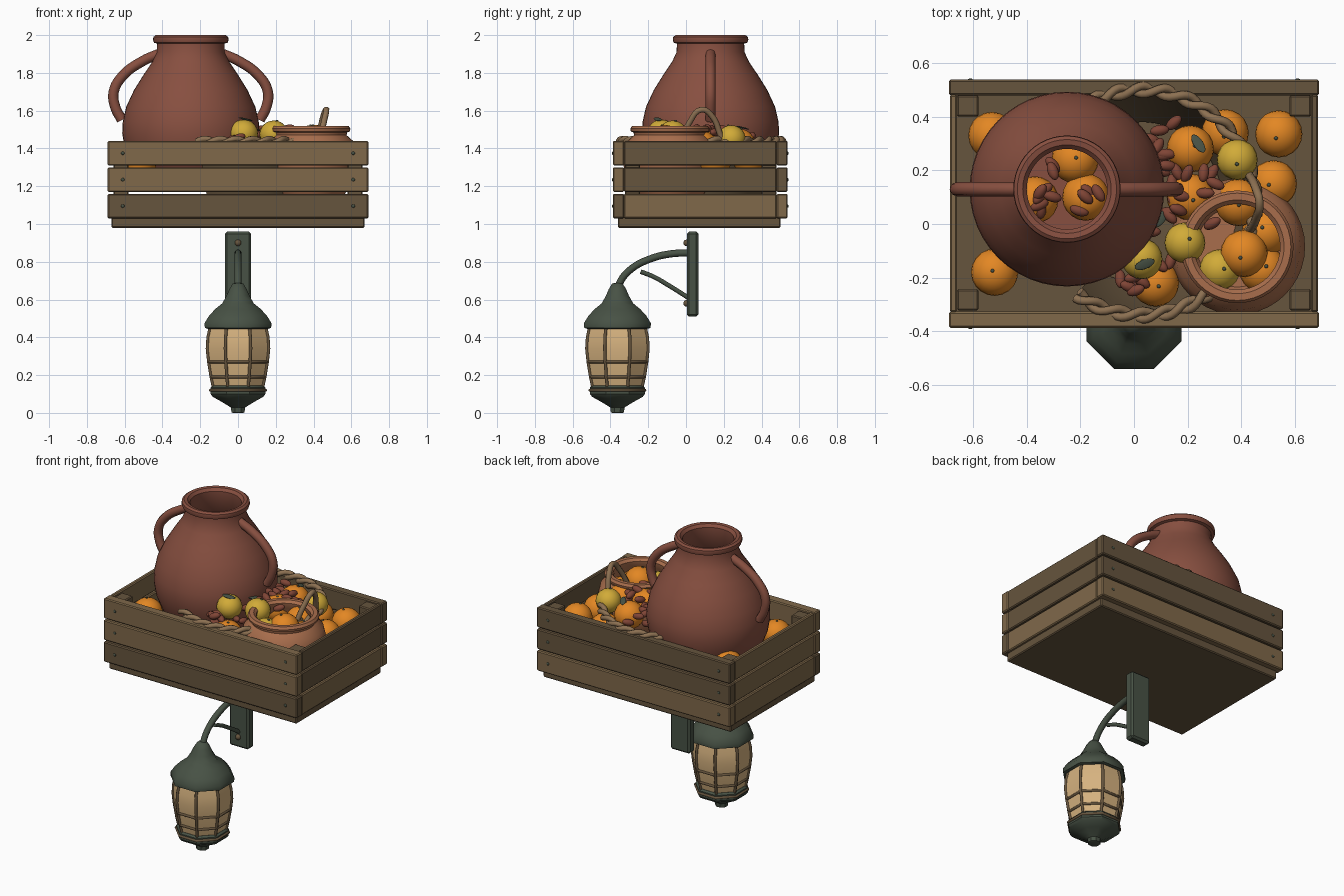
import bpy, bmesh, math, random
from mathutils import Vector

random.seed(4)
if "Cube" in bpy.data.objects:
    bpy.data.objects.remove(bpy.data.objects["Cube"])


def material(name, *rgb):
    m = bpy.data.materials.new(name)
    m.use_nodes = True
    col = [((c + 0.055) / 1.055) ** 2.4 for c in rgb] + [1]
    m.diffuse_color = col
    m.node_tree.nodes["Principled BSDF"].inputs["Base Color"].default_value = col
    return m


TERRACOTTA = material("terracotta", .53, .31, .25)
CLAY = material("light clay", .66, .43, .30)
WOOD = material("wood", .50, .41, .29)
DARK = material("dark wood", .40, .33, .24)
ORANGE = material("orange peel", .89, .53, .14)
YELLOW = material("yellow peel", .82, .67, .22)
DATE = material("dried fruit", .50, .27, .21)
ROPE = material("wicker", .55, .44, .32)
METAL = material("green iron", .28, .32, .27)
GLASS = material("amber glass", .84, .70, .50)


def finish(name, bm, mat, angle=None):
    bmesh.ops.recalc_face_normals(bm, faces=bm.faces)
    me = bpy.data.meshes.new(name)
    bm.to_mesh(me)
    bm.free()
    me.materials.append(mat)
    ob = bpy.data.objects.new(name, me)
    bpy.context.collection.objects.link(ob)
    if angle:
        bpy.ops.object.select_all(action='DESELECT')
        ob.select_set(True)
        bpy.context.view_layer.objects.active = ob
        bpy.ops.object.shade_smooth_by_angle(angle=math.radians(angle))
    return ob


def box(name, lo, hi, mat, bevel=0.006):
    bm = bmesh.new()
    bmesh.ops.create_cube(bm, size=1)
    for v in bm.verts:
        v.co = Vector([(a + b) / 2 + c * (b - a) for a, b, c in zip(lo, hi, v.co)])
    bmesh.ops.bevel(bm, geom=bm.edges[:], offset=bevel, segments=1, affect='EDGES')
    return finish(name, bm, mat)


def lathe(name, profile, center, mat, segs=40, start=0, sweep=360, angle=40):
    # revolve (radius, height) points around a vertical axis
    bm = bmesh.new()
    cx, cy = center
    verts = [bm.verts.new((cx + r * math.cos(math.radians(start)),
                           cy + r * math.sin(math.radians(start)), z)) for r, z in profile]
    edges = [bm.edges.new(p) for p in zip(verts, verts[1:])]
    bmesh.ops.spin(bm, geom=verts + edges, cent=(cx, cy, 0), axis=(0, 0, 1),
                   angle=math.radians(sweep), steps=segs)
    bmesh.ops.remove_doubles(bm, verts=bm.verts, dist=0.0005)
    return finish(name, bm, mat, angle)


def tube(name, points, radius, mat, closed=False, smooth=True, steps=5):
    cu = bpy.data.curves.new(name, 'CURVE')
    cu.dimensions = '3D'
    cu.bevel_depth, cu.bevel_resolution, cu.resolution_u = radius, 2, steps
    cu.use_fill_caps = True
    sp = cu.splines.new('BEZIER' if smooth else 'POLY')
    pts = sp.bezier_points if smooth else sp.points
    pts.add(len(points) - 1)
    for p, co in zip(pts, points):
        if smooth:
            p.co = co
            p.handle_left_type = p.handle_right_type = 'AUTO'
        else:
            p.co = (*co, 1)
    sp.use_cyclic_u = closed
    cu.materials.append(mat)
    ob = bpy.data.objects.new(name, cu)
    bpy.context.collection.objects.link(ob)
    return ob


def ball(name, co, size, mat, rot=(0, 0, 0)):
    bm = bmesh.new()
    bmesh.ops.create_uvsphere(bm, u_segments=20, v_segments=12, radius=1)
    ob = finish(name, bm, mat, 60)
    ob.location, ob.scale, ob.rotation_euler = co, size, rot
    return ob


# Crate: base, corner posts, slats and nails
box("crate_base", (-.67, -.36, .98), (.67, .50, 1.04), DARK)
for x in (-.62, .62):
    for y in (-.283, .44):
        box("crate_post", (x - .04, y - .04, 1.03), (x + .04, y + .04, 1.43), DARK)
for i, z in enumerate((1.03, 1.17, 1.31)):
    top = z + .13
    box("front_slat", (-.69, -.387, z), (.69, -.327, top), WOOD if i else DARK)
    box("back_slat", (-.69, .48, z), (.69, .538, top), DARK if i else WOOD)
    box("left_slat", (.66, -.328, z), (.687, .481, top), DARK if i else WOOD)
    box("right_slat", (-.687, -.328, z), (-.66, .481, top), WOOD)
    for x in (-.61, .61):
        for y in (-.387, .538):
            ball("nail", (x, y, z + .065), (.009, .005, .009), METAL)

# Large jar with rolled rim and two handles
JAR = (-.25, .13)
lathe("jar", [(0, 1.2), (.24, 1.2), (.31, 1.3), (.35, 1.4), (.363, 1.48), (.36, 1.54),
              (.342, 1.62), (.30, 1.71), (.25, 1.79), (.203, 1.86), (.18, 1.91), (.178, 1.955),
              (.195, 1.96), (.2, 1.975), (.198, 1.99), (.185, 2.0), (.165, 1.997), (.15, 1.98),
              (.152, 1.9), (.22, 1.79), (.31, 1.64), (.335, 1.5), (.29, 1.32), (.22, 1.22),
              (0, 1.22)], JAR, TERRACOTTA, segs=48)
for s in (-1, 1):
    path = [(.17, 1.90), (.25, 1.865), (.36, 1.785), (.408, 1.70), (.40, 1.62), (.365, 1.55)]
    tube("jar_handle", [(JAR[0] + s * r, JAR[1], z) for r, z in path], .027, TERRACOTTA)

# Small clay pot
POT = (.385, -.085)
lathe("small_pot", [(0, 1.14), (.17, 1.14), (.235, 1.25), (.253, 1.35), (.235, 1.43),
                    (.19, 1.47), (.193, 1.485), (.207, 1.49), (.21, 1.505), (.2, 1.52),
                    (.175, 1.52), (.16, 1.505), (.165, 1.47), (.21, 1.4), (.21, 1.3),
                    (.15, 1.2), (0, 1.2)], POT, CLAY)

# Wicker basket: bowl, twisted rim, loop handle
lathe("basket_bowl", [(.30, 1.06), (.36, 1.2), (.41, 1.43)], (.03, .08), DARK,
      start=-125, sweep=250)
for phase in (0, math.pi):
    strand = []
    for i in range(121):
        a = math.radians(-125 + 250 * i / 120)
        t = i * .55 + phase
        r = .42 + .016 * math.cos(t)
        strand.append((.03 + r * math.cos(a), .08 + r * math.sin(a), 1.437 + .014 * math.sin(t)))
    tube("basket_rim", strand, .016, ROPE, smooth=False)
tube("basket_handle", [(.43, -.03, 1.43), (.455, .02, 1.54), (.468, .08, 1.605),
                       (.455, .13, 1.58), (.425, .19, 1.45)], .016, ROPE)

# Round fruit
oranges = [(.54, .336, 1.34), (.34, .34, 1.33), (.52, .15, 1.33), (.21, .28, 1.42),
           (.21, .10, 1.43), (.39, .08, 1.41), (.41, -.11, 1.44), (.49, -.03, 1.38),
           (.48, -.17, 1.38), (.08, -.22, 1.35), (-.52, -.18, 1.32), (-.53, .33, 1.32),
           (-.37, .09, 1.32), (-.22, .24, 1.32), (-.18, .10, 1.33)]
lemons = [(.385, .24, 1.45), (.19, -.07, 1.475), (.03, -.13, 1.48), (.32, -.17, 1.42)]
for group, name, mat, r in ((oranges, "orange", ORANGE, .088), (lemons, "lemon", YELLOW, .076)):
    for x, y, z in group:
        ball(name, (x, y, z), (r, r, r * .96), mat)
        dx, dy = random.uniform(-.02, .02), random.uniform(-.02, .02)
        ball("fruit_stem", (x + dx, y + dy, z + r * .93), (.007, .007, .006), METAL)

# Dried fruit scattered between the basket and inside the jar
spots = [(random.uniform(.06, .16), random.uniform(.14, .42), 1.43) for i in range(12)]
spots += [(random.uniform(.12, .31), random.uniform(-.02, .20), 1.47) for i in range(12)]
spots += [(random.uniform(-.06, .14), random.uniform(-.25, .02), 1.42) for i in range(10)]
spots += [(random.uniform(-.36, -.13), random.uniform(.02, .22), 1.39) for i in range(12)]
for x, y, z in spots:
    ball("dried_fruit", (x, y, z + random.uniform(-.02, .04)), (.036, .02, .02), DATE,
         (0, random.uniform(-.4, .4), random.uniform(0, math.pi)))
for x, y, z in ((.24, .30, 1.51), (.04, -.15, 1.555), (.10, .02, 1.5)):
    ball("leaf", (x, y, z), (.04, .018, .004), METAL, (.2, .2, x * 9))

# Wall bracket with bolts, arm and brace
box("wall_plate", (-.07, .004, .51), (.07, .066, .96), METAL, .012)
for z in (.58, .90):
    ball("plate_bolt", (0, .002, z), (.017, .016, .017), DARK)
tube("bracket_arm", [(0, .02, .847), (0, -.08, .842), (0, -.19, .815), (0, -.29, .762),
                     (0, -.345, .70), (0, -.363, .65)], .019, METAL)
tube("bracket_brace", [(0, .02, .605), (0, -.10, .68), (0, -.17, .72), (0, -.24, .748)],
     .012, METAL)

# Octagonal lantern
LAMP = (0, -.363)


def octagon(name, profile, mat, angle=30):
    return lathe(name, profile, LAMP, mat, 8, 22.5, 360, angle)


octagon("lantern_roof", [(0, .69), (.03, .685), (.05, .655), (.066, .62), (.09, .58),
                         (.13, .55), (.165, .515), (.192, .475), (.19, .45), (.172, .445),
                         (.165, .47), (0, .48)], METAL, 60)
glass = [(.158, .46), (.172, .40), (.176, .34), (.168, .27), (.154, .19), (.140, .13)]
octagon("lantern_glass", glass, GLASS)
octagon("lantern_base", [(0, .145), (.145, .145), (.157, .135), (.157, .10), (.145, .085),
                         (.10, .062), (.06, .04), (.04, .028), (.038, .003), (.03, 0), (0, 0)],
        METAL)


def corner(i, r, z):
    a = math.radians(22.5 + 45 * i)
    return (LAMP[0] + r * math.cos(a), LAMP[1] + r * math.sin(a), z)


for i in range(8):
    tube("lantern_rib", [corner(i, r, z) for r, z in glass], .009, DARK, smooth=False)
for r, z in ((.169, .27), (.155, .19), (.158, .12)):
    tube("lantern_ring", [corner(i, r, z) for i in range(8)], .008, DARK, True, False)
